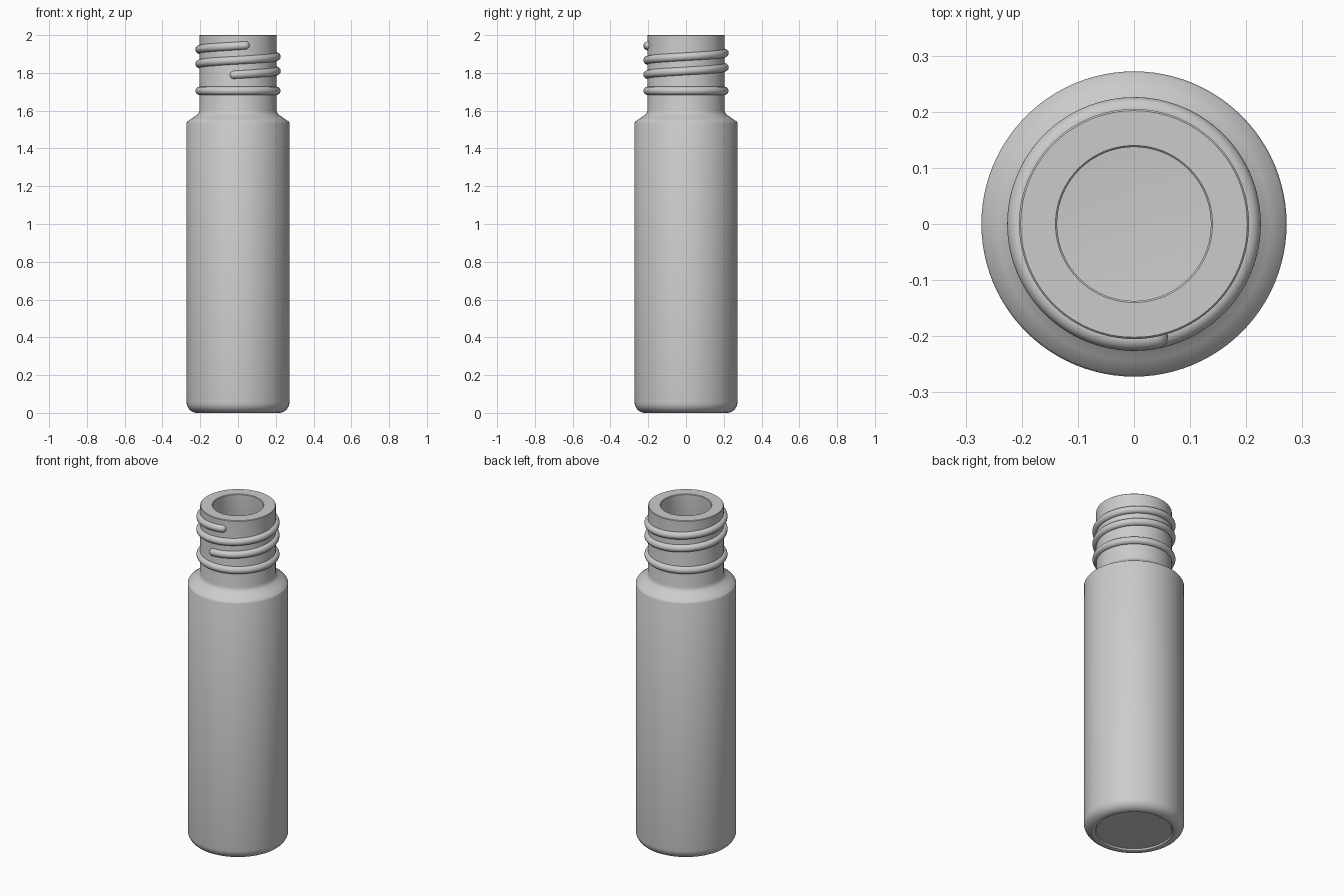
import bpy, bmesh
from math import sin, cos, pi, radians, sqrt

if "Cube" in bpy.data.objects:
    bpy.data.objects.remove(bpy.data.objects["Cube"])

SEG = 96
NECK_R = 0.205


def make_object(name, bm, angle=35):
    bmesh.ops.recalc_face_normals(bm, faces=bm.faces)
    mesh = bpy.data.meshes.new(name)
    bm.to_mesh(mesh)
    bm.free()
    ob = bpy.data.objects.new(name, mesh)
    bpy.context.collection.objects.link(ob)
    bpy.ops.object.select_all(action='DESELECT')
    ob.select_set(True)
    bpy.context.view_layer.objects.active = ob
    bpy.ops.object.shade_smooth_by_angle(angle=radians(angle))
    return ob


def bridge(bm, rings, closed=False):
    pairs = list(zip(rings, rings[1:]))
    if closed:
        pairs.append((rings[-1], rings[0]))
    for a, b in pairs:
        n = len(a)
        for i in range(n):
            bm.faces.new((a[i], a[(i + 1) % n], b[(i + 1) % n], b[i]))


def lathe(name, profile, closed=False):
    bm = bmesh.new()
    rings = [[bm.verts.new((r * cos(2 * pi * i / SEG), r * sin(2 * pi * i / SEG), z))
              for i in range(SEG)] for r, z in profile]
    bridge(bm, rings, closed)
    if not closed:
        bm.faces.new(rings[0])
        bm.faces.new(rings[-1])
    return make_object(name, bm)


def arc(cr, cz, rad, a0, a1, n=8):
    return [(cr + rad * cos(radians(a0 + (a1 - a0) * i / n)),
             cz + rad * sin(radians(a0 + (a1 - a0) * i / n))) for i in range(n + 1)]


# Hollow bottle: recessed base, rounded heel, shoulder, neck, bore and wide cavity
profile = [(0.205, 0.012), (0.21, 0.003)]
profile += arc(0.217, 0.055, 0.055, -90, 0)
profile += [(0.272, 1.535), (0.268, 1.543), (0.243, 1.56), (0.217, 1.578)]
profile += [(0.209, 1.587), (NECK_R, 1.60)]
profile += [(NECK_R, 1.997), (0.202, 2.0), (0.14, 2.0), (0.137, 1.997)]
profile += [(0.137, 1.56), (0.15, 1.535), (0.195, 1.50), (0.204, 1.48)]
profile += arc(0.164, 0.11, 0.04, 0, -90, 5)
lathe("bottle", profile)

# Round bead below the thread
lathe("neck_bead", arc(NECK_R - 0.002, 1.705, 0.022, 0, 345, 23), closed=True)

# Screw thread: two turns of round cord with rounded ends
bm = bmesh.new()
A0, A1, STEPS, SIDES, CORD = radians(-102), radians(647), 200, 14, 0.022
CAP = CORD / NECK_R
angles = [A0 + CAP * (1 - cos(pi / 2 * k / 6)) for k in range(6)]
angles += [A0 + CAP + (A1 - A0 - 2 * CAP) * k / STEPS for k in range(STEPS + 1)]
angles += [A1 - CAP * (1 - cos(pi / 2 * k / 6)) for k in range(5, -1, -1)]
rings = []
for t in angles:
    d = max(0.0, 1 - min(t - A0, A1 - t) / CAP)
    s = CORD * max(0.03, sqrt(max(0.0, 1 - d * d)))
    z0 = 1.81 + 0.076 * t / (2 * pi)
    ring = []
    for j in range(SIDES):
        p = 2 * pi * j / SIDES
        r = NECK_R - 0.001 + s * cos(p)
        ring.append(bm.verts.new((r * cos(t), r * sin(t), z0 + s * sin(p))))
    rings.append(ring)
bridge(bm, rings)
bm.faces.new(rings[0])
bm.faces.new(rings[-1])
make_object("screw_thread", bm, 60)
